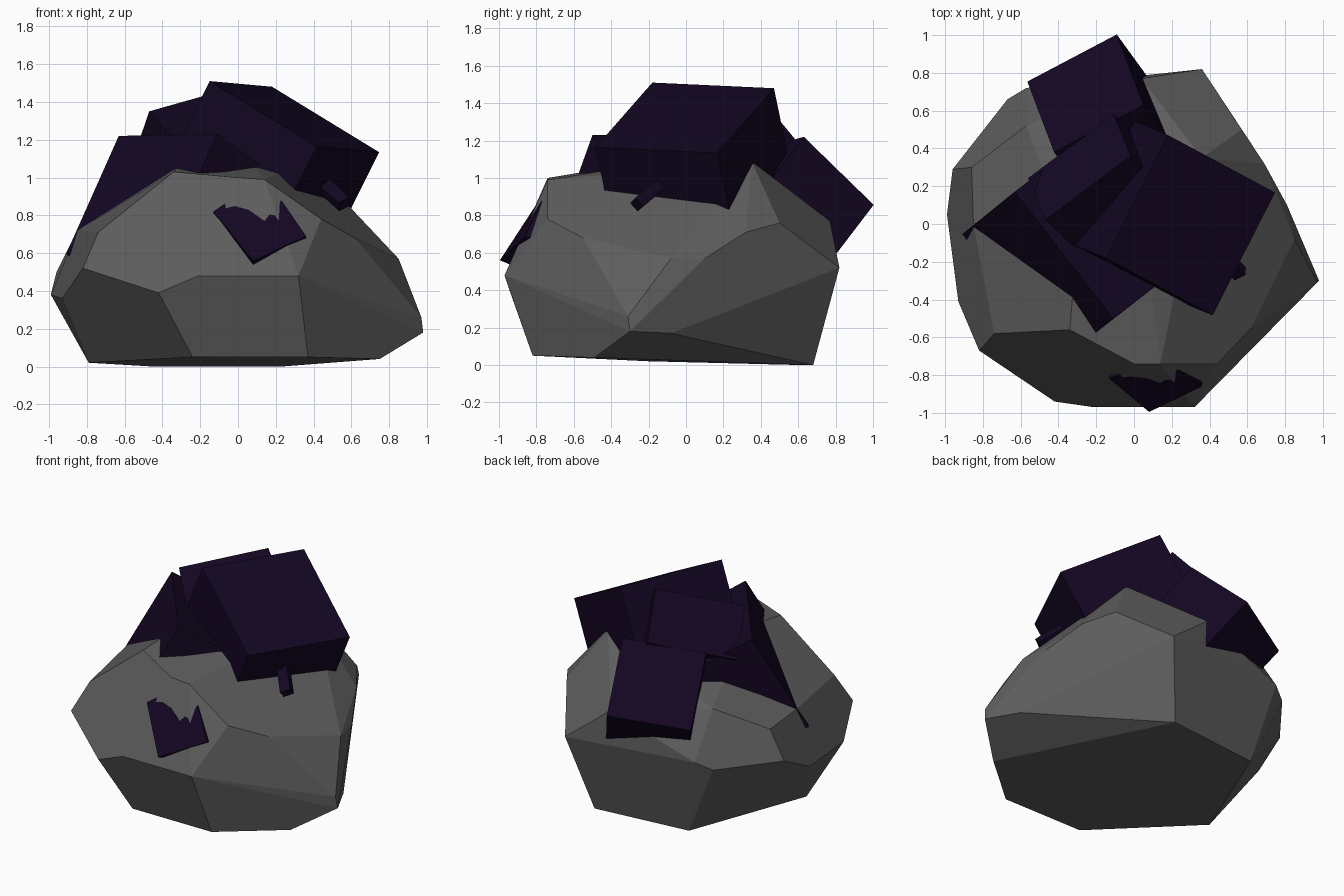
import bpy, bmesh
from mathutils import Vector as V

if "Cube" in bpy.data.objects:
    bpy.data.objects.remove(bpy.data.objects["Cube"])


def material(name, color):
    m = bpy.data.materials.new(name)
    m.diffuse_color = color
    m.use_nodes = True
    m.node_tree.nodes["Principled BSDF"].inputs["Base Color"].default_value = m.diffuse_color
    return m


purple = material("dark_purple", (0.0065, 0.002, 0.016, 1))
stone = material("dark_stone", (0.11, 0.11, 0.11, 1))


def finish(bm, name, mat):
    bmesh.ops.recalc_face_normals(bm, faces=bm.faces)
    me = bpy.data.meshes.new(name)
    bm.to_mesh(me)
    bm.free()
    me.materials.append(mat)
    ob = bpy.data.objects.new(name, me)
    bpy.context.collection.objects.link(ob)
    return ob


def hull(name, pts, mat, angle=0.1):
    bm = bmesh.new()
    for p in pts:
        bm.verts.new(p)
    bmesh.ops.convex_hull(bm, input=bm.verts[:])
    loose = [v for v in bm.verts if not v.link_faces]
    bmesh.ops.delete(bm, geom=loose, context='VERTS')
    bmesh.ops.dissolve_limit(bm, angle_limit=angle, verts=bm.verts[:], edges=bm.edges[:])
    return finish(bm, name, mat)


def crystal(name, corner, a, b, sa, sb=None, depth=None):
    """Tilted block from one corner and two edge directions; third edge points down."""
    c, a, b = V(corner), V(a).normalized(), V(b)
    b = (b - a * b.dot(a)).normalized()
    w = a.cross(b)
    if w.z > 0:
        w = -w
    sb, sd = sb or sa, depth or sa
    return hull(name, [c + a * sa * i + b * sb * j + w * sd * k
                       for i in (0, 1) for j in (0, 1) for k in (0, 1)], purple)


# Faceted boulder
hull("boulder", [
    # front facets
    (0, -.74, 1.0), (.14, -.74, .99), (.44, -.74, .78), (-.34, -.56, 1.03),
    (-.74, -.58, .71), (-.82, -.67, .52), (-.42, -.94, .39), (-.21, -.97, .48),
    (.32, -.97, .48), (-.24, -.82, .05), (.37, -.82, .05),
    # right side
    (.62, -.55, .68), (.98, -.30, .18), (.97, -.31, .26), (.85, -.08, .57),
    (.81, .10, .57), (.87, -.08, .17), (.69, .32, .71), (.57, .50, .76),
    # crown
    (.36, .35, 1.09), (.05, 0, 1.11), (-.31, -.2, 1.07),
    # back and left side
    (.36, .82, .52), (.04, .77, .77), (-.57, .52, .85), (-.57, .72, .55),
    (-.67, .66, .50), (-.96, .29, .50), (-.99, .05, .38), (-.93, -.41, .36),
    (-.86, .30, .70), (-.85, 0, .72),
    # base
    (-.45, .61, 0), (.23, .68, 0), (.75, -.49, .04), (-.79, -.20, .02)], stone, 0.16)

# Crystal cubes growing out of the top
crystal("large_crystal", (-.15, -.18, 1.51), (.33, .65, -.03), (.56, -.29, -.34), .73)
crystal("left_crystal", (-.11, -.50, 1.23), (-.52, .67, -.01), (.68, .52, -.49), .85, depth=.72)
crystal("middle_crystal", (-.47, .02, 1.35), (.78, .585, .22), (-.25, .62, -.745), .58, .36)
crystal("back_crystal", (.05, .63, 1.22), (-.14, .37, -.36), (-.47, -.25, -.07), .54)

# Small crystal edge poking out on the right
crystal("crystal_sliver", (.59, -.27, .895), (-.12, .13, .11), (-.03, .07, -.01), .22, .06, .07)

# Notched crystal corner poking out of the front
bm = bmesh.new()
face = bm.faces.new([bm.verts.new(p) for p in (
    (-.13, -.82, .82), (-.03, -.78, .89), (.14, -.85, .77),
    (.23, -.77, .88), (.36, -.86, .69), (.08, -.995, .56))])
ext = bmesh.ops.extrude_face_region(bm, geom=[face], use_keep_orig=True)
bmesh.ops.translate(bm, vec=(0, .12, -.05),
                    verts=[g for g in ext["geom"] if isinstance(g, bmesh.types.BMVert)])
finish(bm, "front_crystal_corner", purple)
